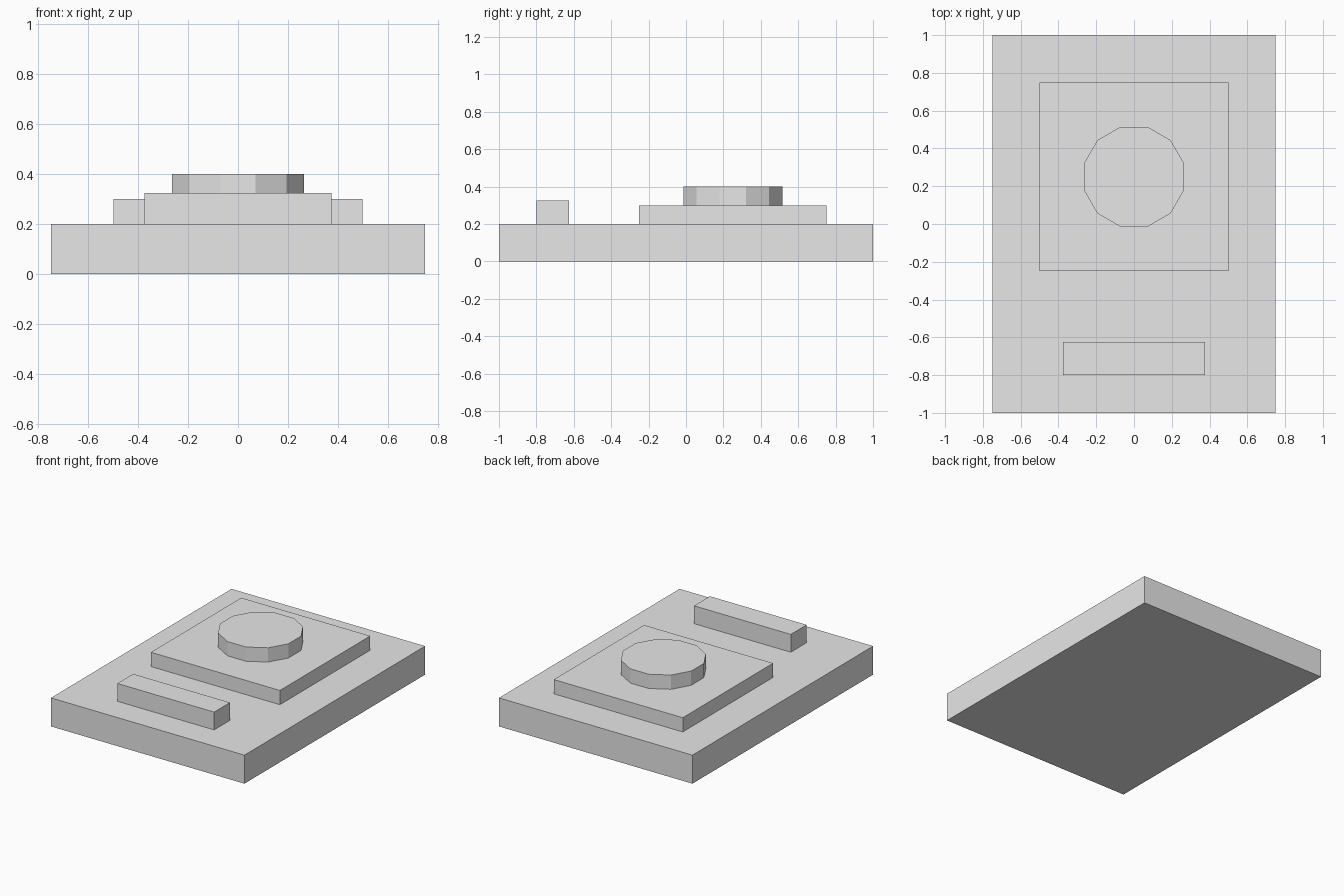
import bpy
from math import pi

cube = bpy.data.objects.get("Cube")
if cube:
    bpy.data.objects.remove(cube, do_unlink=True)

# One plain grey for every part
grey = bpy.data.materials.new("plain_grey")
grey.use_nodes = True
grey.diffuse_color = (0.8, 0.8, 0.8, 1)
bsdf = next(n for n in grey.node_tree.nodes if n.type == 'BSDF_PRINCIPLED')
bsdf.inputs["Base Color"].default_value = grey.diffuse_color


def finish(name):
    part = bpy.context.object
    part.name = name
    part.data.materials.clear()
    part.data.materials.append(grey)
    bpy.ops.object.transform_apply(location=False, rotation=True, scale=True)
    return part


def block(name, width, depth, height, y, bottom):
    bpy.ops.mesh.primitive_cube_add(size=1, location=(0, y, bottom + height / 2))
    bpy.context.object.scale = (width, depth, height)
    return finish(name)


# Base slab, raised square pad, and narrow front bar
block("base_slab", 1.5, 2.0, 0.2, 0, 0)
block("raised_pad", 1.0, 1.0, 0.1, 0.25, 0.2)
block("front_bar", 0.75, 0.175, 0.125, -0.7125, 0.2)

# Twelve-sided disc on the pad, flats facing the axes
bpy.ops.mesh.primitive_cylinder_add(vertices=12, radius=0.274, depth=0.1,
                                    location=(0, 0.25, 0.35),
                                    rotation=(0, 0, pi / 12))
finish("round_knob")
